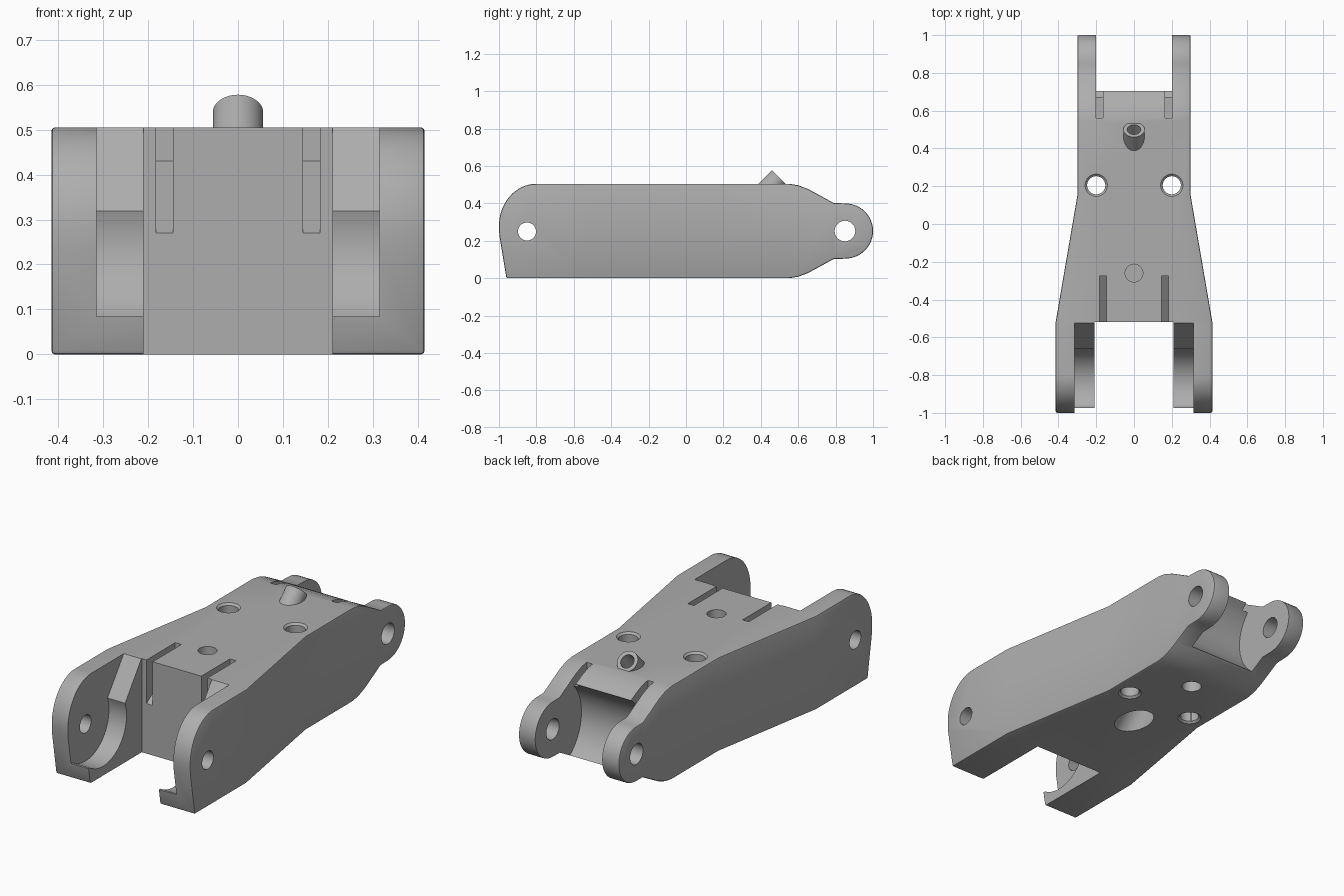
import bpy, bmesh
from math import sin, cos, pi, radians
from mathutils import Vector, Matrix

cube = bpy.data.objects.get("Cube")
if cube:
    bpy.data.objects.remove(cube, do_unlink=True)

grey = bpy.data.materials.new("matte grey")
grey.use_nodes = True
grey.diffuse_color = (0.42, 0.42, 0.42, 1)
grey.node_tree.nodes["Principled BSDF"].inputs["Base Color"].default_value = (0.42, 0.42, 0.42, 1)


def arc(cy, cz, ry, rz, start, end, n=24):
    """Points of an elliptical arc in the y-z plane, angles in degrees."""
    angles = [radians(start + (end - start) * i / n) for i in range(n + 1)]
    return [(cy + ry * cos(a), cz + rz * sin(a)) for a in angles]


def to_object(name, bm):
    bmesh.ops.recalc_face_normals(bm, faces=bm.faces)
    mesh = bpy.data.meshes.new(name)
    bm.to_mesh(mesh)
    bm.free()
    mesh.materials.append(grey)
    obj = bpy.data.objects.new(name, mesh)
    bpy.context.collection.objects.link(obj)
    return obj


def prism(name, outline, x0, x1, cuts=(), width=None):
    """Extrude a y-z outline along x, optionally tapering it in plan."""
    bm = bmesh.new()
    face = bm.faces.new([bm.verts.new((x0, y, z)) for y, z in outline])
    ext = bmesh.ops.extrude_face_region(bm, geom=[face])["geom"]
    moved = [v for v in ext if isinstance(v, bmesh.types.BMVert)]
    bmesh.ops.translate(bm, verts=moved, vec=(x1 - x0, 0, 0))
    for y in cuts:
        bmesh.ops.bisect_plane(bm, geom=bm.verts[:] + bm.edges[:] + bm.faces[:],
                               plane_co=(0, y, 0), plane_no=(0, 1, 0))
    if width:
        for v in bm.verts:
            v.co.x *= width(v.co.y)
    return to_object(name, bm)


def box(name, x0, x1, y0, y1, z0, z1):
    return prism(name, [(y0, z0), (y1, z0), (y1, z1), (y0, z1)], x0, x1)


def rod(name, start, end, r0, r1=None):
    """Cylinder or cone between two points."""
    a, b = Vector(start), Vector(end)
    bm = bmesh.new()
    turn = (b - a).to_track_quat('Z', 'Y').to_matrix().to_4x4()
    bmesh.ops.create_cone(bm, cap_ends=True, segments=48, radius1=r0,
                          radius2=r0 if r1 is None else r1, depth=(b - a).length,
                          matrix=Matrix.Translation((a + b) / 2) @ turn)
    return to_object(name, bm)


def apply_modifier(obj, mod):
    bpy.context.view_layer.objects.active = obj
    bpy.ops.object.modifier_apply(modifier=mod.name)


def combine(obj, tool, operation='DIFFERENCE'):
    mod = obj.modifiers.new("combine", 'BOOLEAN')
    mod.operation, mod.solver, mod.object = operation, 'EXACT', tool
    apply_modifier(obj, mod)
    bpy.data.objects.remove(tool, do_unlink=True)


def half_width(y):
    t = min(max((y + 0.52) / 0.67, 0), 1)
    return 0.415 + (0.30 - 0.415) * t


# Main body: side profile with rounded front and round rear lugs
MID, TOP = 0.2525, 0.505
shoulder = [(0.55, TOP), (0.60, 0.497), (0.65, 0.478), (0.69, 0.457), (0.79, 0.402)]
outline = [(-0.96, 0), *[(y, TOP - z) for y, z in shoulder],
           *arc(0.85, MID, 0.15, 0.148, -90, 90),
           *reversed(shoulder),
           *arc(-0.8, 0.28, 0.2, 0.225, 90, 180, 16), (-0.998, 0.23)]
body = prism("link_body", outline, -1, 1, (-0.52, 0.15), half_width)
bevel = body.modifiers.new("soft edges", 'BEVEL')
bevel.width, bevel.segments, bevel.angle_limit = 0.008, 2, radians(40)
apply_modifier(body, bevel)

# Front slot between the fork arms
combine(body, box("front_slot", -0.21, 0.21, -1.2, -0.52, -0.1, 0.7))

# Rear slot and the concave hinge clearance inside it
combine(body, box("rear_slot", -0.2, 0.2, 0.705, 1.2, -0.1, 0.7))
combine(body, prism("hinge_clearance", arc(0.85, MID, 0.245, 0.245, 0, 354, 59), -0.2, 0.2))

# Features mirrored on both sides
recess = [*arc(-0.85, 0.25, 0.2, 0.2, -124, 20), (-0.52, 0.51), (-0.52, 0.7),
          (-1.2, 0.7), (-1.2, 0.084)]
groove = [(-0.6, 0.22), (-0.52, 0.27), (-0.275, 0.43), (-0.275, 0.7), (-0.6, 0.7)]
for s in (-1, 1):
    combine(body, prism("arm_recess", recess, s * 0.19, s * 0.315))
    combine(body, prism("spring_groove", groove, s * 0.145, s * 0.182))
    combine(body, box("rear_notch", s * 0.165, s * 0.2, 0.56, 0.8, 0.42, 0.7))
    combine(body, rod("screw_hole", (s * 0.2, 0.205, -0.1), (s * 0.2, 0.205, 0.7), 0.048))
    for z, out in ((0, -1), (TOP, 1)):
        combine(body, rod("hole_chamfer", (s * 0.2, 0.205, z - out * 0.012),
                          (s * 0.2, 0.205, z + out * 0.012), 0.046, 0.072))

# Pivot holes through the fork arms and the rear lugs
combine(body, rod("front_pivot_hole", (-1, -0.85, 0.25), (1, -0.85, 0.25), 0.048))
combine(body, rod("rear_pivot_hole", (-1, 0.85, MID), (1, 0.85, MID), 0.055))

# Blind holes on the top and underside
combine(body, rod("top_blind_hole", (0, -0.26, 0.42), (0, -0.26, 0.6), 0.047))
combine(body, rod("bottom_blind_hole", (0, 0.46, -0.1), (0, 0.46, 0.12), 0.05))

# Slanted cable tube with its bore and wide lower mouth
combine(body, rod("cable_tube", (0, 0.40, 0.438), (0, 0.50, 0.538), 0.056), 'UNION')
combine(body, rod("tube_bore", (0, -0.14, -0.102), (0, 0.56, 0.598), 0.036))
combine(body, rod("tube_mouth", (0, -0.11, -0.11), (0, 0.16, 0.16), 0.085))

# Smooth curved faces while keeping crisp edges
bpy.ops.object.select_all(action='DESELECT')
body.select_set(True)
bpy.context.view_layer.objects.active = body
bpy.ops.object.shade_smooth_by_angle(angle=radians(30))
